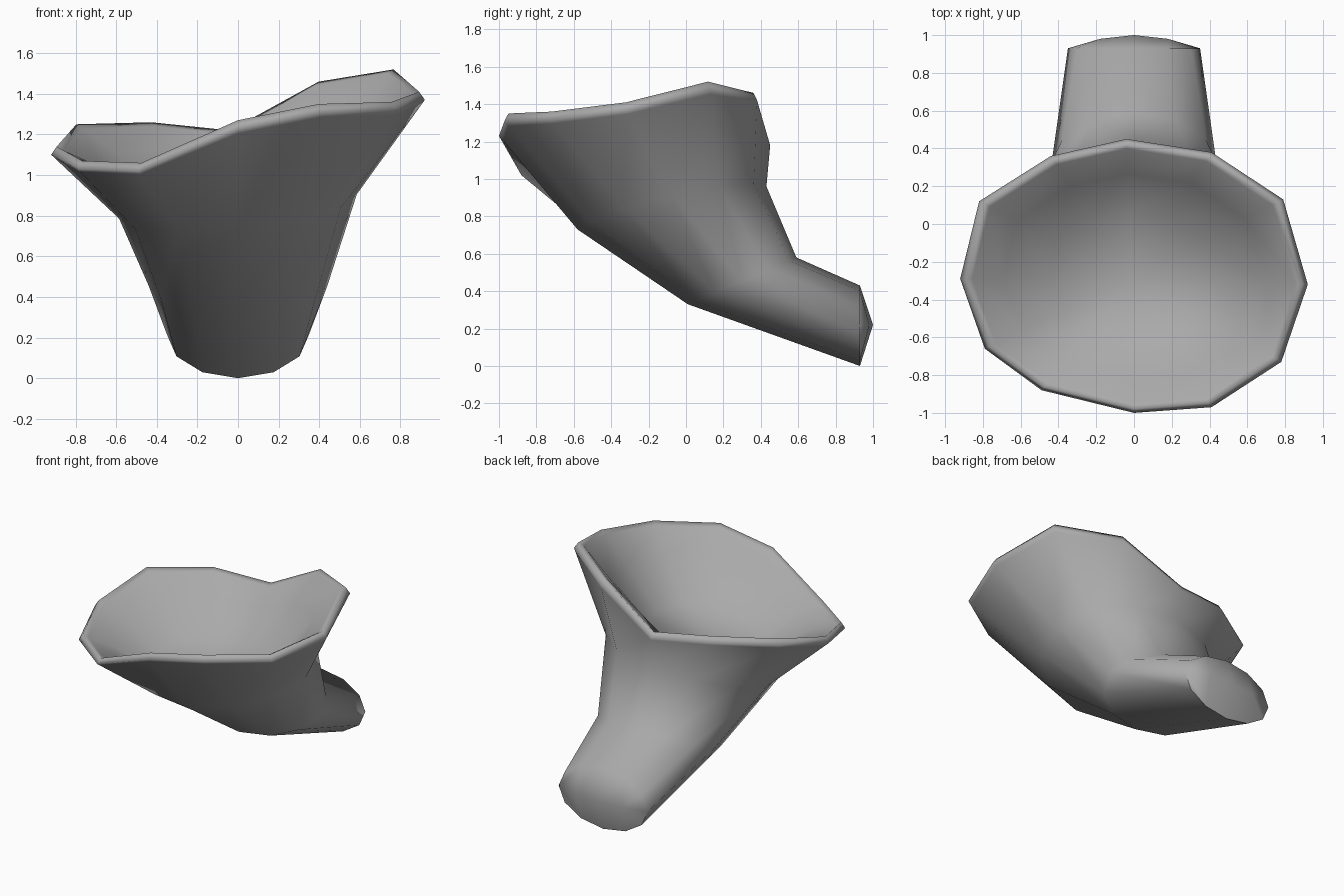
import bpy
import bmesh
import math
from mathutils import Vector

cube = bpy.data.objects.get("Cube")
if cube:
    bpy.data.objects.remove(cube, do_unlink=True)

SIDES = 12

# Single grey material
grey = bpy.data.materials.new("mid_grey")
grey.use_nodes = True
colour = (0.4, 0.4, 0.4, 1)
grey.diffuse_color = colour
grey.node_tree.nodes["Principled BSDF"].inputs["Base Color"].default_value = colour


def section(front, back, half_width, tilt=0.0):
    """Elliptical loop spanning two (y, z) profile points."""
    low, high = Vector((0, *front)), Vector((0, *back))
    centre, reach = (low + high) / 2, (high - low) / 2
    points = []
    for k in range(SIDES):
        a = math.tau * k / SIDES
        side = Vector((half_width, 0, tilt)) * math.cos(a)
        points.append(centre + side + reach * math.sin(a))
    return points


def shrink(points, factor, flatten, rise):
    """Loop drawn toward its own middle, flattened in height and raised."""
    middle = sum(points, Vector()) / len(points)
    scale = Vector((factor, factor, flatten))
    return [middle + (p - middle) * scale + Vector((0, 0, rise)) for p in points]


# Outer sections from spout end to flared mouth
spout_end = section((0.93, 0.0), (0.93, 0.43), 0.35)
elbow = section((0.01, 0.33), (0.59, 0.58), 0.44)
flare = section((-0.58, 0.73), (0.43, 0.96), 0.585, 0.06)

# Uneven twelve-cornered mouth, with a collar just below it
mouth = [Vector(p) for p in (
    (0.92, -0.32, 1.37), (0.79, 0.13, 1.48), (0.41, 0.38, 1.42),
    (-0.04, 0.45, 1.18), (-0.44, 0.36, 1.22), (-0.82, 0.12, 1.21),
    (-0.92, -0.29, 1.10), (-0.79, -0.66, 1.03), (-0.49, -0.88, 1.02),
    (0.0, -1.0, 1.23), (0.41, -0.97, 1.31), (0.78, -0.73, 1.32))]
collar = [m.lerp(f, 0.05) for m, f in zip(mouth, flare)]

# Rounded rim and the shallow dish inside
lip = shrink(mouth, 0.97, 1, 0.04)
inner_lip = shrink(mouth, 0.93, 1, 0.02)
dish_wall = shrink(mouth, 0.75, 0.65, -0.10)
dish_floor = shrink(mouth, 0.48, 0.3, -0.31)

bm = bmesh.new()
loops = [[bm.verts.new(p) for p in pts] for pts in
         (spout_end, elbow, flare, collar, mouth, lip, inner_lip, dish_wall, dish_floor)]
for a, b in zip(loops, loops[1:]):
    for k in range(SIDES):
        n = (k + 1) % SIDES
        bm.faces.new((a[k], a[n], b[n], b[k]))

# Bottom of the dish
floor = loops[-1]
middle = sum((v.co for v in floor), Vector()) / SIDES
pole = bm.verts.new(middle - Vector((0, 0, 0.06)))
for k in range(SIDES):
    bm.faces.new((floor[k], floor[(k + 1) % SIDES], pole))

# Bulging spout cap with a ridge across the middle
end = loops[0]
ridge = [end[0]]
ridge += [bm.verts.new((x, y, 0.22)) for x, y in ((0.18, 0.98), (0, 1.0), (-0.18, 0.98))]
ridge.append(end[6])
for arc in (end[1:6], end[:6:-1]):
    bm.faces.new((ridge[0], arc[0], arc[1], ridge[1]))
    for i in (1, 2):
        bm.faces.new((ridge[i], arc[i], arc[i + 1], ridge[i + 1]))
    bm.faces.new((ridge[3], arc[3], arc[4], ridge[4]))

# Crisp edge along the underside of the spout end
for k in range(6, SIDES):
    bm.edges.get((end[k], end[(k + 1) % SIDES])).smooth = False

bmesh.ops.recalc_face_normals(bm, faces=bm.faces)
for face in bm.faces:
    face.smooth = True
mesh = bpy.data.meshes.new("funnel")
bm.to_mesh(mesh)
bm.free()
mesh.materials.append(grey)

funnel = bpy.data.objects.new("funnel", mesh)
bpy.context.collection.objects.link(funnel)
